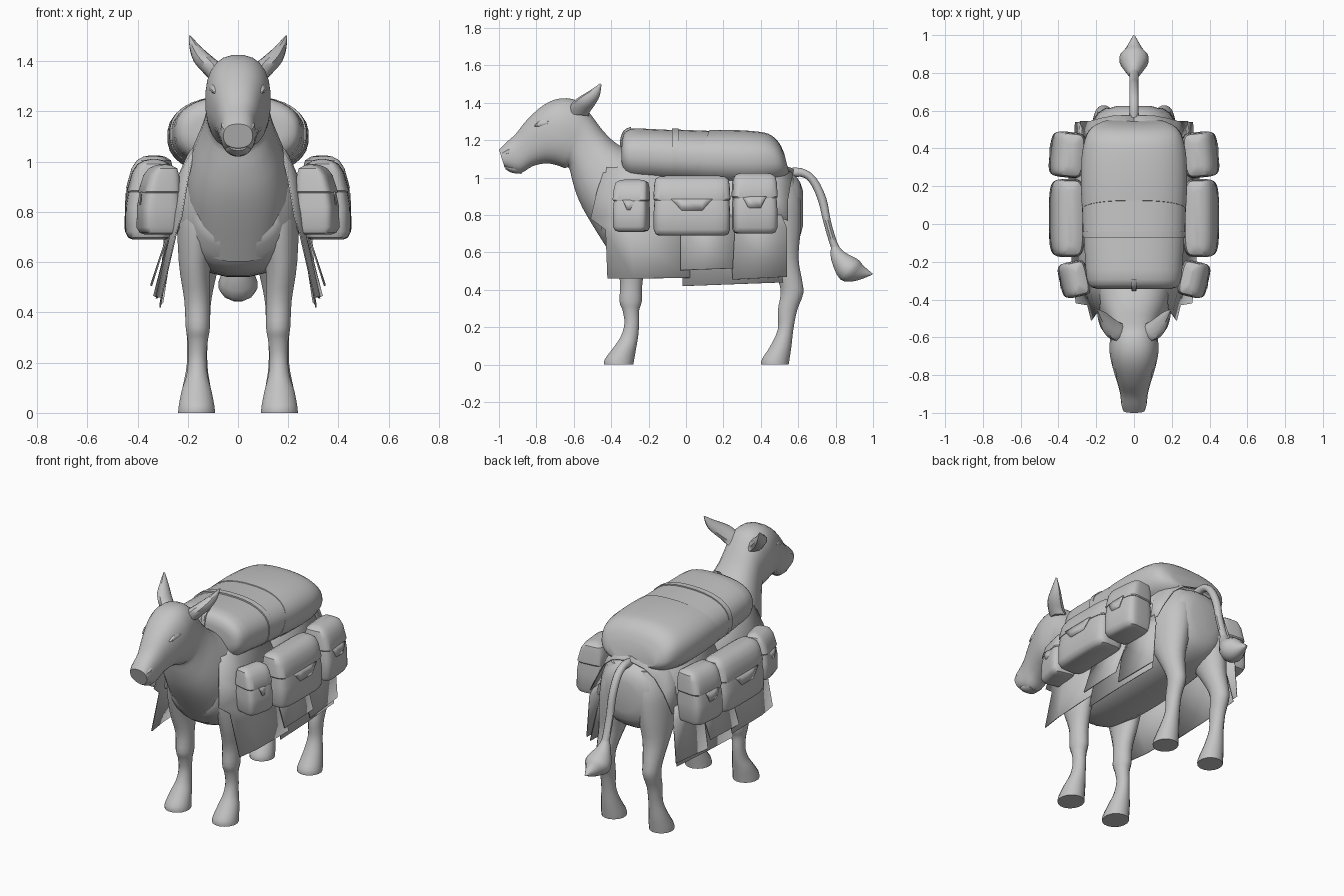
import bpy, bmesh, math
from mathutils import Vector, Matrix

GREY = bpy.data.materials.new("plain_grey")
GREY.diffuse_color = (0.55, 0.55, 0.55, 1)


def finish(name, bm, angle=40):
    bmesh.ops.recalc_face_normals(bm, faces=bm.faces)
    me = bpy.data.meshes.new(name)
    bm.to_mesh(me)
    bm.free()
    me.materials.append(GREY)
    ob = bpy.data.objects.new(name, me)
    bpy.context.collection.objects.link(ob)
    bpy.ops.object.select_all(action='DESELECT')
    ob.select_set(True)
    bpy.context.view_layer.objects.active = ob
    bpy.ops.object.shade_smooth_by_angle(angle=math.radians(angle))
    return ob


def smooth_rings(rings, steps):
    """Catmull-Rom interpolation between rings."""
    out = []
    n = len(rings)
    for i in range(n - 1):
        p = [rings[max(0, min(n - 1, i + k))] for k in (-1, 0, 1, 2)]
        for s in range(steps):
            t = s / steps
            out.append([0.5 * (2 * b + (c - a) * t + (2 * a - 5 * b + 4 * c - d) * t * t
                               + (3 * b - a - 3 * c + d) * t ** 3) for a, b, c, d in zip(*p)])
    return out + [list(rings[-1])]


def loft(name, rings, power=2.0, steps=3, seg=20, yaw=0, angle=40):
    """Ring = (x centre, half width, y0, z0, y1, z1): section spans point 0 to point 1."""
    bm = bmesh.new()
    loops = []
    for cx, hw, y0, z0, y1, z1 in smooth_rings(rings, steps):
        c = Vector((cx, (y0 + y1) / 2, (z0 + z1) / 2))
        v = Vector((0, (y1 - y0) / 2, (z1 - z0) / 2))
        loop = []
        for k in range(seg):
            a = 2 * math.pi * (k + 0.5) / seg
            ca, sa = math.cos(a), math.sin(a)
            u = math.copysign(abs(ca) ** (2 / power), ca) * hw
            w = math.copysign(abs(sa) ** (2 / power), sa)
            loop.append(bm.verts.new(c + Vector((u, 0, 0)) + v * w))
        loops.append(loop)
    for a, b in zip(loops, loops[1:]):
        for k in range(seg):
            bm.faces.new((a[k], a[(k + 1) % seg], b[(k + 1) % seg], b[k]))
    bm.faces.new(loops[0])
    bm.faces.new(loops[-1])
    if yaw:
        mid = sum((v.co for v in bm.verts), Vector()) / len(bm.verts)
        bmesh.ops.rotate(bm, verts=bm.verts, cent=mid, matrix=Matrix.Rotation(yaw, 3, 'Z'))
    return finish(name, bm, angle)


def sheet(name, cols, side, thick=0.006):
    """Thin cloth panel from columns of points, placed on one side."""
    bm = bmesh.new()
    g = [[bm.verts.new((side * x, y, z)) for x, y, z in c] for c in cols]
    for a, b in zip(g, g[1:]):
        for k in range(len(a) - 1):
            bm.faces.new((a[k], a[k + 1], b[k + 1], b[k]))
    ob = finish(name, bm, 40)
    mod = ob.modifiers.new("thickness", 'SOLIDIFY')
    mod.thickness = thick
    mod.offset = 0


def drape(y, *hem):
    """Cloth column following the flank from under the load to the hem."""
    return [(.12, y, 1.085), (.19, y, 1.025), (.24, y, .93), (.262, y, .80), *hem]


# Torso
loft("torso", [(0, hw, y, z0, y, z1) for y, z0, z1, hw in (
    (0.625, .74, .93, .09), (0.595, .66, 1.0, .165), (0.5, .60, 1.05, .22),
    (0.3, .56, 1.08, .245), (0, .54, 1.08, .255), (-0.25, .545, 1.09, .245),
    (-0.38, .58, 1.06, .228), (-0.455, .68, .96, .165))], power=2.3, seg=24)

# Neck and head
loft("neck_and_head", [(0, *r) for r in (
    (.21, -.41, .60, -.15, 1.10), (.20, -.51, .76, -.29, 1.14), (.172, -.57, .87, -.38, 1.19),
    (.14, -.605, .97, -.45, 1.26), (.125, -.625, 1.05, -.51, 1.34), (.128, -.65, 1.05, -.575, 1.41),
    (.13, -.69, 1.065, -.67, 1.425), (.115, -.75, 1.075, -.76, 1.39), (.09, -.82, 1.06, -.85, 1.31),
    (.074, -.88, 1.025, -.91, 1.235), (.068, -.93, 1.035, -.965, 1.185),
    (.058, -.97, 1.055, -1.0, 1.15))], power=2.4, seg=24)
loft("lower_lip", [(0, .045, -.88, 1.02, -.88, 1.08), (0, .05, -.93, 1.025, -.935, 1.08),
                   (0, .035, -.965, 1.045, -.97, 1.075)])

# Tail and its tuft
loft("tail", [(0, .024, *r) for r in (
    (.53, .99, .53, 1.05), (.61, 1.005, .62, 1.05), (.66, .975, .695, 1.0), (.705, .88, .75, .89),
    (.735, .76, .775, .765), (.77, .64, .81, .65), (.80, .57, .84, .6))], seg=10)
loft("tail_tuft", [(0, *r) for r in (
    (.02, .775, .63, .805, .65), (.042, .775, .56, .845, .605), (.08, .822, .455, .92, .565),
    (.045, .90, .445, .95, .53), (.006, .99, .478, 1.0, .485))], seg=12)

for s, tag in ((-1, "right"), (1, "left")):
    # Legs and hooves
    loft("front_leg_" + tag, [(s * x, hw, y0, z, y1, z) for z, y0, y1, x, hw in (
        (0, -.44, -.28, .165, .075), (.03, -.435, -.275, .165, .072), (.09, -.39, -.265, .165, .06),
        (.15, -.35, -.255, .163, .043), (.22, -.33, -.25, .162, .037), (.29, -.34, -.25, .16, .041),
        (.34, -.357, -.235, .16, .049), (.45, -.355, -.23, .163, .052), (.6, -.40, -.18, .172, .065),
        (.8, -.44, -.12, .155, .085), (.95, -.38, -.15, .13, .07))], seg=16)
    loft("rear_leg_" + tag, [(s * x, hw, y0, z, y1, z) for z, y0, y1, x, hw in (
        (0, .40, .55, .165, .072), (.03, .405, .555, .165, .07), (.10, .45, .565, .165, .057),
        (.19, .49, .575, .163, .042), (.29, .49, .595, .162, .042), (.38, .505, .628, .16, .05),
        (.45, .49, .622, .16, .055), (.57, .42, .603, .152, .073), (.72, .32, .615, .135, .098),
        (.88, .28, .615, .115, .112), (1.0, .34, .575, .09, .09))], seg=16)

    # Ear, eye and nostril
    loft("ear_" + tag, [(s * x, hw, *r) for x, hw, r in (
        (.075, .045, (-.625, 1.34, -.52, 1.33)), (.10, .05, (-.615, 1.39, -.515, 1.35)),
        (.135, .043, (-.58, 1.425, -.49, 1.385)), (.168, .025, (-.515, 1.465, -.462, 1.435)),
        (.192, .004, (-.46, 1.503, -.452, 1.498)))], seg=10)
    loft("eye_" + tag, [(s * x, .014, y, z0, y, z1) for x, y, z0, z1 in (
        (.085, -.81, 1.272, 1.28), (.093, -.785, 1.268, 1.303),
        (.101, -.75, 1.275, 1.31), (.105, -.715, 1.296, 1.302))], seg=8)
    loft("nostril_" + tag, [(s * .045, hw, y, z - hw, y, z + hw) for hw, y, z in (
        (.01, -.92, 1.15), (.024, -.95, 1.14), (.012, -.985, 1.125))], seg=8)

    # Layered saddle cloth, open at the shoulder and meeting on the rump
    sheet("cloth_front_" + tag, (
        ((.10, -.36, 1.14), (.17, -.43, 1.06), (.20, -.475, .93), (.225, -.51, .78),
         (.245, -.43, .72), (.305, -.42, .46)),
        ((.13, -.28, 1.10), (.195, -.29, 1.035), (.242, -.30, .93), (.258, -.30, .80),
         (.27, -.30, .70), (.325, -.28, .46)),
        drape(.02, (.275, .02, .70), (.335, .02, .465))), s)
    sheet("cloth_middle_" + tag, (
        ((.265, -.03, .80), (.283, -.03, .70), (.345, -.03, .505)),
        ((.265, .26, .80), (.283, .26, .70), (.345, .25, .515))), s)
    sheet("cloth_rear_" + tag, (
        ((.265, .23, .80), (.272, .23, .72), (.325, .25, .455)),
        ((.275, .51, .80), (.29, .54, .73), (.31, .54, .47))), s)
    sheet("cloth_lining_" + tag, (
        drape(-.02, (.265, -.02, .70), (.31, -.02, .42)),
        drape(.25, (.265, .25, .70), (.31, .25, .43)),
        drape(.46, (.26, .48, .70), (.30, .52, .44))), s)
    sheet("rump_cover_" + tag, (
        ((0, .25, 1.10), *drape(.25)),
        ((0, .46, 1.085), *drape(.46)),
        ((0, .575, 1.045), (.11, .572, 1.02), (.175, .56, .97), (.228, .545, .88),
         (.285, .545, .77))), s)

    # Saddle bags with lids: y range, z range, inner x, outer x, yaw
    for part, y0, y1, z0, z1, xi, xo, yaw in (
            ("front_bag", -.385, -.195, .71, .99, .24, .395, -.22),
            ("middle_bag", -.175, .238, .69, 1.01, .26, .450, 0),
            ("rear_bag", .245, .487, .70, 1.025, .26, .447, .10)):
        h, yaw = z1 - z0, yaw * s

        def ring(t, inset_in, inset_out, inset_y, grow=0):
            a, b = xi + inset_in - grow, xo - inset_out + grow
            z = z0 + h * t
            return (s * (a + b) / 2, (b - a) / 2, y0 + inset_y - grow, z, y1 - inset_y + grow, z)

        loft(f"{part}_{tag}", [
            ring(0, .03, .03, .03), ring(.025, .01, .012, .012), ring(.10, 0, 0, .002),
            ring(.4, 0, .002, .002), ring(.62, .005, .014, .006), ring(.86, .01, .037, .012),
            ring(.95, .02, .06, .02), ring(.98, .04, .08, .035)],
            power=4.8, steps=1, seg=32, yaw=yaw)
        loft(f"{part}_lid_{tag}", [
            ring(.59, .005, .012, .008, .003), ring(.61, .005, .013, .006, .006),
            ring(.84, .01, .034, .01, .006), ring(.94, .018, .055, .016, .006),
            ring(.985, .035, .075, .03), ring(1, .06, .10, .06)],
            power=4.8, steps=1, seg=32, yaw=yaw)
        # Pointed lid tongue
        yc, hw = (y0 + y1) / 2, (y1 - y0) * .27
        x = xo - (.007 if part != "front_bag" else .010)
        sheet(f"{part}_tongue_{tag}", (
            ((x, yc - hw, z0 + h * .61), (x + .002, yc - hw * .8, z0 + h * .54)),
            ((x, yc - hw * .5, z0 + h * .61), (x + .004, yc - hw * .5, z0 + h * .42)),
            ((x, yc + hw * .5, z0 + h * .61), (x + .004, yc + hw * .5, z0 + h * .42)),
            ((x, yc + hw, z0 + h * .61), (x + .002, yc + hw * .8, z0 + h * .54))), s)

# Front bedroll, strap and rear load
loft("bedroll", [(0, hw, y, z0, y, z1) for y, z0, z1, hw in (
    (-.345, 1.06, 1.19, .18), (-.335, 1.02, 1.23, .225), (-.295, .98, 1.262, .25),
    (-.18, .97, 1.26, .26), (-.04, .96, 1.253, .268), (.13, .96, 1.243, .27))],
    power=2.4, steps=2, seg=32)
loft("bedroll_wrap", [(0, .271, -.04, .96, -.04, 1.257), (0, .277, .14, .95, .14, 1.25)],
     power=2.4, steps=1, seg=32)
loft("bedroll_strap", [(0, .272, -.075, .96, -.075, 1.264), (0, .273, -.04, .96, -.04, 1.264)],
     power=2.4, steps=1, seg=32)
loft("front_tie", [(0, .014, -.352, 1.08, -.33, 1.08), (0, .014, -.354, 1.19, -.33, 1.19),
                   (0, .014, -.335, 1.25, -.30, 1.25), (0, .014, -.295, 1.272, -.29, 1.25)],
     power=5, seg=8)
loft("rear_load", [(0, hw, y0, z0, y1, z1) for hw, y0, z0, y1, z1 in (
    (.276, .02, .955, .125, 1.255), (.282, .20, .945, .22, 1.256), (.278, .36, .945, .35, 1.25),
    (.258, .47, .96, .44, 1.235), (.225, .525, .985, .495, 1.19), (.165, .555, 1.01, .525, 1.13))],
    power=2.4, steps=3, seg=32)
